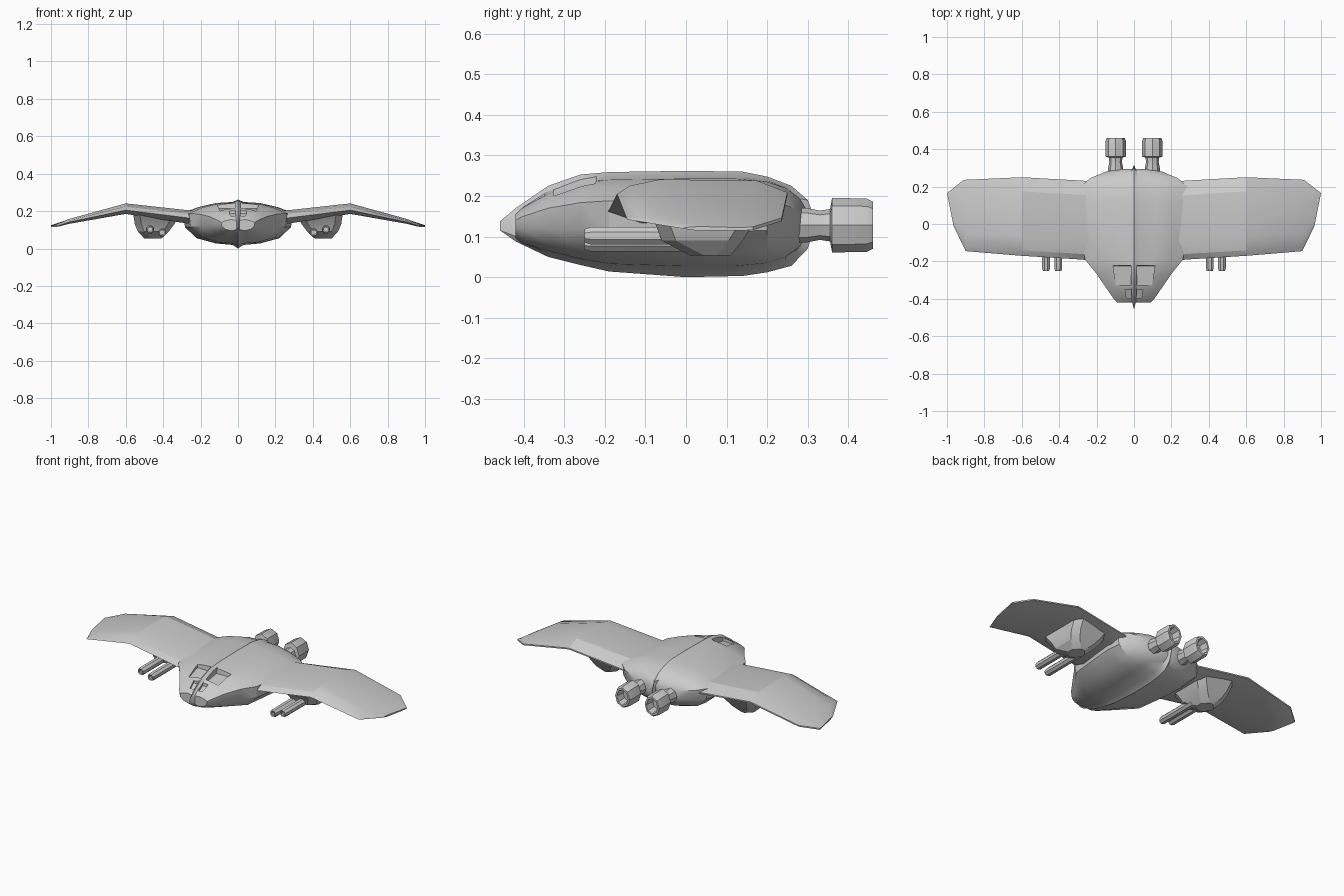
import bpy, bmesh
from math import cos, sin, pi, radians

if "Cube" in bpy.data.objects:
    bpy.data.objects.remove(bpy.data.objects["Cube"])


def finish(name, bm, smooth=25):
    """Mirror the right half across x = 0 and make the object."""
    bmesh.ops.mirror(bm, geom=bm.verts[:] + bm.edges[:] + bm.faces[:],
                     axis='X', merge_dist=0.0005)
    bmesh.ops.recalc_face_normals(bm, faces=bm.faces[:])
    me = bpy.data.meshes.new(name)
    bm.to_mesh(me)
    bm.free()
    ob = bpy.data.objects.new(name, me)
    bpy.context.collection.objects.link(ob)
    if smooth:
        shade(ob, smooth)
    return ob


def shade(ob, angle):
    bpy.ops.object.select_all(action='DESELECT')
    ob.select_set(True)
    bpy.context.view_layer.objects.active = ob
    bpy.ops.object.shade_smooth_by_angle(angle=radians(angle))


def loft(bm, rings, closed=True, caps=True):
    """Skin a list of point rings."""
    vs = [[bm.verts.new(p) for p in r] for r in rings]
    n = len(vs[0])
    for a, b in zip(vs, vs[1:]):
        for i in range(n if closed else n - 1):
            j = (i + 1) % n
            bm.faces.new((a[i], a[j], b[j], b[i]))
    if caps:
        # pair upper points with lower points so end caps stay tidy
        for r in (vs[0], vs[-1]):
            for i in range(n // 2 - 1):
                bm.faces.new((r[i], r[i + 1], r[n - 2 - i], r[n - 1 - i]))


def tube(bm, cx, cz, n, steps, phase=0.0):
    """Turned part along y; steps are (y, x radius, z radius)."""
    loft(bm, [[(cx + rx * cos(phase + 2 * pi * i / n), y,
                cz + rz * sin(phase + 2 * pi * i / n)) for i in range(n)]
              for y, rx, rz in steps])


# Fuselage: y, half width, top, bottom, then centre ridge y, top, bottom
stations = [
    (-.42, .09, .155, .095, -.458, .138, .115),
    (-.405, .105, .17, .085, -.42, .17, .088),
    (-.34, .15, .205, .065, -.34, .225, .05),
    (-.26, .205, .23, .045, -.26, .253, .03),
    (-.19, .262, .24, .033, -.19, .259, .014),
    (0, .285, .243, .027, 0, .262, 0),
    (.12, .295, .243, .027, .14, .26, .003),
    (.2, .285, .235, .035, .2, .248, .012),
    (.245, .235, .22, .05, .26, .225, .028),
    (.28, .15, .195, .075, .3, .19, .07),
    (.295, .06, .17, .1, .316, .15, .12),
]
rings = []
for y, w, t, b, ry, rt, rb in stations:
    h = t - b
    rings.append([(0, ry, rt), (.1 * w, y, t + .3 * (rt - t)), (.4 * w, y, t),
                  (.72 * w, y, t - .1 * h), (w, y, t - .25 * h),
                  (.96 * w, y, t - .6 * h), (.75 * w, y, b + .13 * h),
                  (.4 * w, y, b), (.1 * w, y, b + .3 * (rb - b)), (0, ry, rb)])
bm = bmesh.new()
loft(bm, rings, closed=False)
fuselage = finish("fuselage", bm, 0)

# Stepped cockpit recesses either side of the ridge
bm = bmesh.new()
for x0, x1, prof in (
        (.016, .115, [(-.215, .3), (-.225, .213), (-.325, .197), (-.335, .3)]),
        (.014, .07, [(-.345, .3), (-.35, .187), (-.395, .165), (-.41, .3)])):
    loft(bm, [[(x0, y, z) for y, z in prof],
              [(x1 - .15 * (-.2 - y), y, z) for y, z in prof]])
cutter = finish("cockpit_cutter", bm, 0)
cutter.hide_render = True
mod = fuselage.modifiers.new("cockpit", 'BOOLEAN')
mod.operation = 'DIFFERENCE'
mod.solver = 'EXACT'
mod.object = cutter
bpy.context.view_layer.objects.active = fuselage
bpy.ops.object.modifier_apply(modifier="cockpit")
bpy.data.objects.remove(cutter)
shade(fuselage, 30)

# Gull wings: x at front, x at back, leading y, trailing y, edge z, top, bottom
wing = [
    (.2, .2, -.2, .225, .155, .2, .125),
    (.28, .28, -.19, .232, .165, .206, .135),
    (.6, .6, -.17, .25, .205, .241, .185),
    (.9, .91, -.145, .236, .142, .158, .132),
    (.965, 1.0, -.01, .165, .12, .125, .115),
]
rings = []
for xf, xb, y0, y1, ze, zt, zb in wing:
    c = y1 - y0
    pts = [(0, ze), (.07, ze + .55 * (zt - ze)), (.25, zt), (.82, zt - .003),
           (1, ze + .004), (1, ze - .004), (.8, zb), (.2, zb)]
    rings.append([(xf + (xb - xf) * f, y0 + c * f, z) for f, z in pts])
bm = bmesh.new()
loft(bm, rings, caps=False)
bmesh.ops.holes_fill(bm, edges=bm.edges[:], sides=0)
finish("wings", bm, 20)

# Faceted weapon pods under the wings: z, x range, y range
bm = bmesh.new()
levels = [(.185, .31, .56, -.12, .2), (.13, .34, .552, -.075, .165),
          (.09, .37, .535, -.06, .14), (.053, .41, .5, .01, .11)]
rings = []
for z, x0, x1, y0, y1 in levels:
    k = .035
    rings.append([(x0 + k, y0, z), (x1 - k, y0, z), (x1, y0 + k, z), (x1, y1 - k, z),
                  (x1 - k, y1, z), (x0 + k, y1, z), (x0, y1 - k, z), (x0, y0 + k, z)])
loft(bm, rings)
finish("weapon_pods", bm, 20)

# Paired gun barrels with hollow muzzles
bm = bmesh.new()
for x, z in ((.405, .085), (.47, .102)):
    r = .023
    tube(bm, x, z, 8, [(.02, r, r), (-.235, r, r), (-.25, .018, .018),
                       (-.248, .012, .012), (-.2, .012, .012)], pi / 8)
finish("gun_barrels", bm, 30)

# Engine necks and open nozzles
bm = bmesh.new()
tube(bm, .098, .128, 8, [
    (.2, .04, .042), (.3, .04, .042), (.33, .034, .036), (.355, .036, .04),
    (.36, .054, .067), (.445, .054, .066), (.461, .048, .058),
    (.461, .037, .046), (.41, .03, .038)])
finish("engines", bm, 25)
